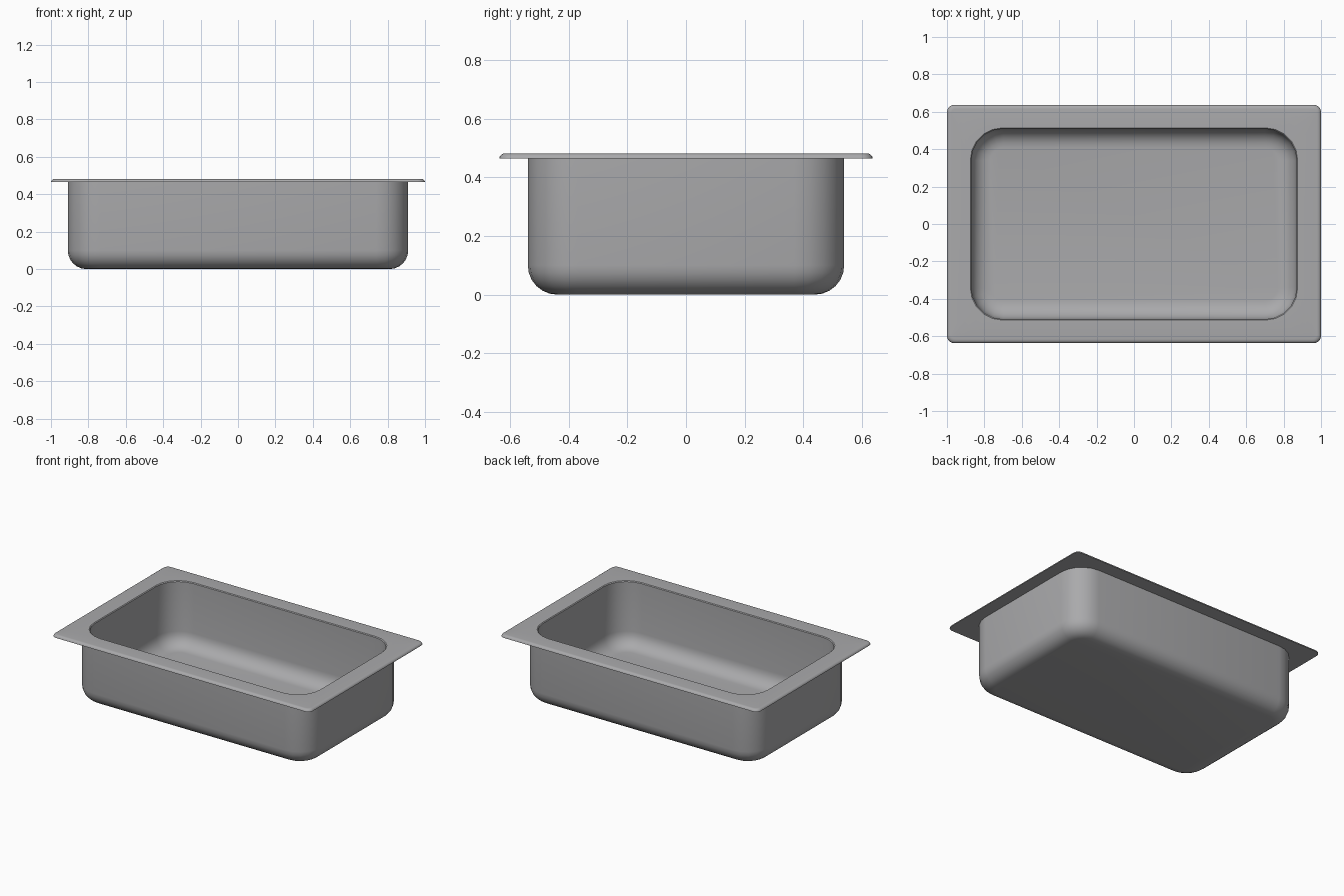
import bpy, bmesh, math

if "Cube" in bpy.data.objects:
    bpy.data.objects.remove(bpy.data.objects["Cube"])

SEG = 5  # segments per rounded corner


def ring(bm, hx, hy, r, z):
    """Rounded rectangle loop of vertices at height z."""
    verts = []
    for i, (sx, sy) in enumerate([(1, 1), (-1, 1), (-1, -1), (1, -1)]):
        for k in range(SEG + 1):
            a = math.radians(90 * (i + k / SEG))
            verts.append(bm.verts.new((sx * (hx - r) + r * math.cos(a),
                                       sy * (hy - r) + r * math.sin(a), z)))
    return verts


def fillet(hx, hy, r, z0, f, n=6):
    """Profile of a rounded bottom edge, from the flat floor up to the wall."""
    out = []
    for k in range(n + 1):
        a = math.radians(90 * k / n)
        d = f * (1 - math.sin(a))
        out.append((hx - d, hy - d, r - d, z0 + f * (1 - math.cos(a))))
    return out


# Closed section: outer bowl, rim, inner bowl
outer = fillet(0.91, 0.54, 0.17, 0.0, 0.10)
rim = [(0.91, 0.54, 0.17, 0.465),
       (1.0, 0.637, 0.04, 0.465),
       (0.999, 0.636, 0.04, 0.471),
       (0.994, 0.631, 0.036, 0.477),
       (0.987, 0.624, 0.03, 0.481),
       (0.978, 0.615, 0.025, 0.482),
       (0.875, 0.514, 0.172, 0.482),
       (0.87, 0.509, 0.17, 0.477)]
inner = fillet(0.87, 0.509, 0.17, 0.03, 0.10)[::-1]

bm = bmesh.new()
loops = [ring(bm, *p) for p in outer + rim + inner]
n = len(loops[0])
for a, b in zip(loops, loops[1:]):
    for i in range(n):
        j = (i + 1) % n
        bm.faces.new((a[i], a[j], b[j], b[i]))
bm.faces.new(loops[0][::-1])   # underside
bm.faces.new(loops[-1])        # inside floor
bmesh.ops.recalc_face_normals(bm, faces=bm.faces)

mesh = bpy.data.meshes.new("food_pan")
bm.to_mesh(mesh)
bm.free()
pan = bpy.data.objects.new("food_pan", mesh)
bpy.context.collection.objects.link(pan)

# Single grey metal colour
mat = bpy.data.materials.new("grey_steel")
mat.diffuse_color = (0.40, 0.40, 0.41, 1)
mat.use_nodes = True
mat.node_tree.nodes["Principled BSDF"].inputs["Base Color"].default_value = mat.diffuse_color
mesh.materials.append(mat)

bpy.context.view_layer.objects.active = pan
pan.select_set(True)
bpy.ops.object.shade_smooth_by_angle(angle=math.radians(35))
